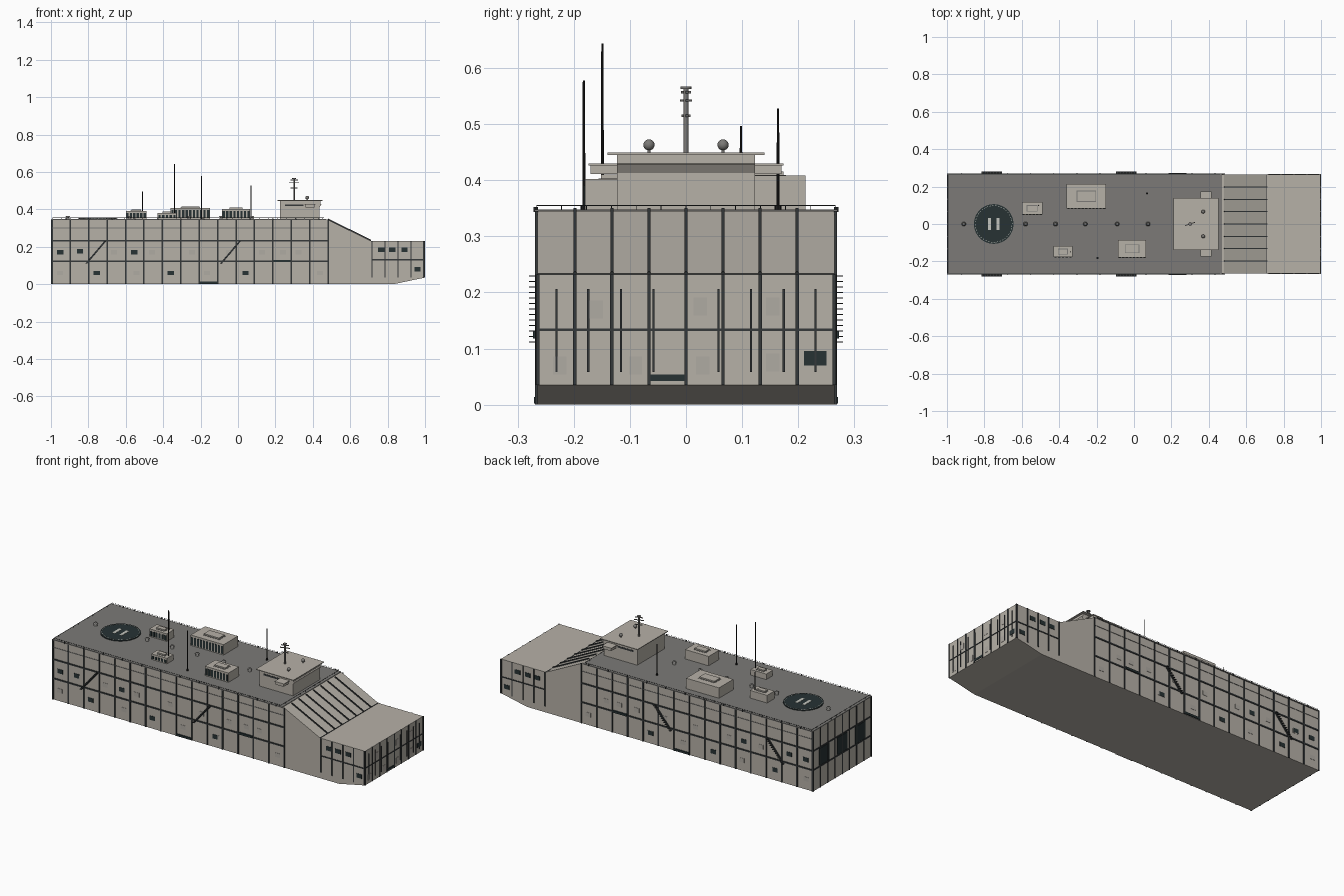
import bpy, bmesh, math, random
from mathutils import Matrix, Vector

if "Cube" in bpy.data.objects:
    bpy.data.objects.remove(bpy.data.objects["Cube"])
random.seed(4)


def material(name, r, g, b):
    m = bpy.data.materials.new(name)
    m.use_nodes = True
    m.diffuse_color = (r, g, b, 1)
    bsdf = m.node_tree.nodes["Principled BSDF"]
    bsdf.inputs["Base Color"].default_value = (r, g, b, 1)
    bsdf.inputs["Roughness"].default_value = 0.7
    return m


HULL = material("hull warm grey", 0.47, 0.44, 0.39)
PANEL = material("panel pale grey", 0.43, 0.405, 0.365)
DECK = material("deck grey", 0.2, 0.195, 0.185)
RIB = material("rib dark grey", 0.035, 0.04, 0.042)
GLASS = material("dark slate", 0.02, 0.032, 0.034)
MARK = material("marking pale", 0.55, 0.56, 0.52)
MAST = material("antenna black", 0.012, 0.012, 0.012)


def finish(name, bm, mat, smooth=False):
    bmesh.ops.recalc_face_normals(bm, faces=bm.faces)
    me = bpy.data.meshes.new(name)
    bm.to_mesh(me)
    bm.free()
    me.materials.append(mat)
    ob = bpy.data.objects.new(name, me)
    bpy.context.collection.objects.link(ob)
    if smooth:
        bpy.ops.object.select_all(action='DESELECT')
        ob.select_set(True)
        bpy.context.view_layer.objects.active = ob
        bpy.ops.object.shade_smooth_by_angle(angle=math.radians(40))
    return ob


def add_box(bm, xs, ys, zs):
    mid = Vector([(a + b) / 2 for a, b in (xs, ys, zs)])
    size = [abs(b - a) for a, b in (xs, ys, zs)]
    bmesh.ops.create_cube(bm, size=1, matrix=Matrix.Translation(mid) @ Matrix.Diagonal((*size, 1)))


def boxes(name, mat, items):
    bm = bmesh.new()
    for item in items:
        add_box(bm, *item)
    return finish(name, bm, mat)


def add_rod(bm, x, y, z0, z1, r0, r1=None, n=10):
    bmesh.ops.create_cone(bm, cap_ends=True, segments=n, radius1=r0, radius2=r0 if r1 is None else r1,
                          depth=z1 - z0, matrix=Matrix.Translation((x, y, (z0 + z1) / 2)))


def add_bar(bm, a, b, width, depth):
    # Square bar between two points
    a, b = Vector(a), Vector(b)
    rot = (b - a).to_track_quat('X', 'Z').to_matrix().to_4x4()
    bmesh.ops.create_cube(bm, size=1, matrix=Matrix.Translation((a + b) / 2) @ rot
                          @ Matrix.Diagonal(((b - a).length, width, depth, 1)))


def prism(name, profile, half, mat):
    bm = bmesh.new()
    face = bm.faces.new([bm.verts.new((x, -half, z)) for x, z in profile])
    ext = bmesh.ops.extrude_face_region(bm, geom=[face])
    bmesh.ops.translate(bm, vec=(0, 2 * half, 0),
                        verts=[v for v in ext["geom"] if isinstance(v, bmesh.types.BMVert)])
    return finish(name, bm, mat)


def sides(xs, zs, out=0.003, base=0.264):
    # The same box on both long sides
    return [(xs, (s * base, s * (0.265 + out)), zs) for s in (-1, 1)]


# Hull and main deck
W, TOP, LOW, STEP = 0.265, 0.345, 0.232, 0.48
prism("hull", [(-0.997, 0), (0.83, 0), (0.997, 0.035), (0.997, LOW), (0.71, LOW), (STEP, TOP), (-0.997, TOP)], W, HULL)
boxes("main_deck", DECK, [((-0.998, 0.47), (-0.27, 0.27), (0.343, 0.348))])

# Side ribs and ledges
ribs = []
pitch = (STEP + 0.997) / 15
for i in range(16):
    x = -0.995 + i * pitch
    ribs += sides((x - 0.004, x + 0.004), (0, TOP), 0.004)
for z in (0.122, 0.232):
    ribs += sides((-0.997, STEP), (z - 0.004, z + 0.004), 0.004)
for i in range(5):
    x = 0.716 + i * 0.0695
    ribs += sides((x - 0.003, x + 0.003), (0.035, LOW))
ribs += sides((0.716, 0.997), (0.128, 0.134))
boxes("side_ribs", RIB, ribs)
boxes("side_trim_strips", DECK, sides((-0.997, STEP), (0.298, 0.302), 0.002))

# Bow, slope and stern ribs
ends = []
ys = [i * 0.066 for i in range(-4, 5)]
for y in ys:
    ends.append(((0.99, 1), (y - 0.003, y + 0.003), (0.035, LOW)))
    ends.append(((-1, -0.99), (y - 0.003, y + 0.003), (0, TOP)))
ends.append(((0.99, 0.9995), (-W, W), (0.131, 0.136)))
ends += [((-0.9995, -0.99), (-W, W), (z - 0.004, z + 0.004)) for z in (0.122, 0.232)]
boxes("end_ribs", RIB, ends)
boxes("bow_fenders", RIB, [((0.99, 1), (s * y - 0.002, s * y + 0.002), (0.058, 0.206))
                           for y in (0.058, 0.116, 0.174, 0.231) for s in (-1, 1)])
bm = bmesh.new()
for y in ys[1:-1]:
    add_bar(bm, (STEP, y, TOP), (0.71, y, LOW), 0.005, 0.012)
add_bar(bm, (0.71, -W, LOW), (0.71, W, LOW), 0.004, 0.004)
finish("slope_ribs", bm, RIB)

# Doors, hatches and shutters
hatches = []
for x, z in ((-0.95, 0.172), (-0.845, 0.175), (-0.755, 0.06), (-0.555, 0.172), (-0.36, 0.06),
             (0.04, 0.06), (0.765, 0.185), (0.825, 0.185), (0.89, 0.185), (0.96, 0.08)):
    hatches += sides((x - 0.017, x + 0.017), (z - 0.012, z + 0.012), 0.002)
hatches += sides((-0.207, -0.11), (0.002, 0.014), 0.006)
hatches += sides((0.19, 0.28), (0.118, 0.13), 0.008)
hatches.append(((0.99, 0.9985), (0.21, 0.25), (0.07, 0.096)))
hatches.append(((0.99, 0.9995), (-0.064, 0), (0.042, 0.054)))
hatches += [((-0.9992, -0.99), (y - 0.045, y + 0.045), (0.128, 0.226)) for y in (0.165, 0, -0.165)]
boxes("hatches", GLASS, hatches)

# Raised pale patches on the plating
patches = [((0.99, 0.9985), (y - 0.012, y + 0.012), (z - 0.016, z + 0.016))
           for y, z in ((-0.16, 0.17), (-0.09, 0.07), (0.03, 0.07), (0.025, 0.175), (0.155, 0.175), (0.155, 0.075), (-0.225, 0.07))]
for i in range(15):
    x = -0.945 + i * pitch + random.uniform(-0.015, 0.015)
    z = random.choice((0.06, 0.17))
    patches += sides((x - 0.016, x + 0.016), (z - 0.012, z + 0.012), 0.0015)
boxes("plating_patches", PANEL, patches)

# Outside stairs on both sides
steps, bm = [], bmesh.new()
for x0 in (-0.81, -0.09):
    for i in range(13):
        x, z = x0 + i * 0.0083, 0.112 + i * 0.0098
        steps += sides((x - 0.005, x + 0.005), (z - 0.001, z + 0.001), 0.015)
    for s in (-1, 1):
        add_bar(bm, (x0, s * 0.267, 0.112), (x0 + 0.1, s * 0.267, 0.23), 0.004, 0.009)
boxes("stair_steps", RIB, steps)
finish("stair_stringers", bm, RIB)

# Deck edge rails and bollards
bm = bmesh.new()
for s in (-1, 1):
    for i in range(31):
        add_rod(bm, -0.99 + i * 0.048, s * 0.266, 0.345, 0.356, 0.0008, n=5)
    for i in range(12):
        add_rod(bm, -0.92 + i * 0.123, s * 0.268, 0.343, 0.352, 0.004, n=8)
    add_bar(bm, (-0.99, s * 0.266, 0.355), (0.46, s * 0.266, 0.355), 0.001, 0.001)
for x in (-0.99, 0.46):
    add_bar(bm, (x, -0.266, 0.355), (x, 0.266, 0.355), 0.001, 0.001)
    for i in range(1, 12):
        add_rod(bm, x, -0.266 + i * 0.0443, 0.345, 0.356, 0.0008, n=5)
finish("deck_rails", bm, RIB)

# Landing pad with ring of dashes and two landing bars
PX = -0.75
bm = bmesh.new()
add_rod(bm, PX, 0, 0.347, 0.352, 0.106, n=48)
finish("landing_pad", bm, GLASS)
bm = bmesh.new()
for i in range(40):
    a, b = i * math.tau / 40, (i + 0.55) * math.tau / 40
    add_bar(bm, (PX + 0.098 * math.cos(a), 0.098 * math.sin(a), 0.352),
            (PX + 0.098 * math.cos(b), 0.098 * math.sin(b), 0.352), 0.0025, 0.002)
for s in (-1, 1):
    add_box(bm, (PX + s * 0.014, PX + s * 0.031), (-0.032, 0.032), (0.351, 0.353))
finish("pad_markings", bm, MARK)

# Deckhouses with slotted fronts and roof hatches
houses, caps, slots = [], [], []
for x0, x1, y0, y1, z in ((-0.6, -0.49, 0.05, 0.117, 0.392), (-0.36, -0.15, 0.083, 0.213, 0.408),
                          (-0.43, -0.33, -0.177, -0.118, 0.38), (-0.085, 0.065, -0.18, -0.085, 0.402)):
    houses.append(((x0, x1), (y0, y1), (0.345, z)))
    cx, cy, hx, hy = (x0 + x1) / 2, (y0 + y1) / 2, (x1 - x0) * 0.23, (y1 - y0) * 0.2
    caps.append(((cx - hx, cx + hx), (cy - hy, cy + hy), (z, z + 0.008)))
    n = round((x1 - x0) / 0.019)
    for i in range(n):
        x = x0 + (i + 0.5) * (x1 - x0) / n
        slots.append(((x - 0.006, x + 0.006), (y0 - 0.002, y0 + 0.001), (0.353, z - 0.011)))
boxes("deckhouses", HULL, houses)
for cap in caps:
    boxes("roof_hatch_rim", DECK, [((cap[0][0] - 0.004, cap[0][1] + 0.004),
                                    (cap[1][0] - 0.004, cap[1][1] + 0.004), (cap[2][0] - 0.002, cap[2][0] + 0.001))])
boxes("roof_hatches", HULL, caps)
boxes("deckhouse_slots", GLASS, slots)

# Small deck vents
bm = bmesh.new()
for x in (-0.91, -0.58, -0.42, -0.26, -0.09, 0.075):
    add_rod(bm, x, 0, 0.347, 0.36, 0.011, 0.006, n=12)
    add_rod(bm, x, 0, 0.36, 0.366, 0.012, 0.007, n=12)
finish("deck_vents", bm, DECK, True)

# Bridge with flared brow, wings and roof
prism("bridge_house", [(0.225, 0.345), (0.437, 0.345), (0.437, 0.413), (0.447, 0.428), (0.44, 0.43),
                       (0.44, 0.446), (0.225, 0.446)], 0.123, HULL)
boxes("bridge_roof", HULL, [((0.212, 0.452), (-0.14, 0.14), (0.445, 0.449))])
boxes("bridge_wings", HULL, [((0.355, 0.415), (-0.174, 0.174), (0.426, 0.43)),
                             ((0.36, 0.41), (0.123, 0.17), (0.411, 0.426)),
                             ((0.36, 0.41), (-0.17, -0.123), (0.411, 0.426))])
boxes("bridge_windows", RIB, [((0.25, 0.35), (s * 0.12, s * 0.124), (0.417, 0.427)) for s in (-1, 1)])

# Bridge mast with cross arms, and sensor domes
bm = bmesh.new()
add_rod(bm, 0.3, 0, 0.447, 0.564, 0.0045, n=12)
add_rod(bm, 0.3, 0, 0.563, 0.567, 0.01, n=12)
for z, r in ((0.515, 0.018), (0.542, 0.026), (0.557, 0.02)):
    add_bar(bm, (0.3 - r, -r / 3, z), (0.3 + r, r / 3, z), 0.004, 0.004)
finish("bridge_mast", bm, DECK, True)
bm = bmesh.new()
for s in (-1, 1):
    bmesh.ops.create_uvsphere(bm, u_segments=16, v_segments=10, radius=0.01,
                              matrix=Matrix.Translation((0.37, s * 0.066, 0.463)))
    add_rod(bm, 0.37, s * 0.066, 0.447, 0.458, 0.003)
finish("sensor_domes", bm, DECK, True)

# Tall whip antennas
bm = bmesh.new()
for x, y, z in ((-0.34, -0.149, 0.644), (-0.195, -0.182, 0.578), (-0.51, 0.098, 0.497), (0.07, 0.164, 0.528)):
    add_rod(bm, x, y, 0.346, z, 0.0028, 0.002, n=8)
    add_rod(bm, x, y, 0.346, 0.356, 0.006, n=8)
finish("whip_antennas", bm, MAST, True)
